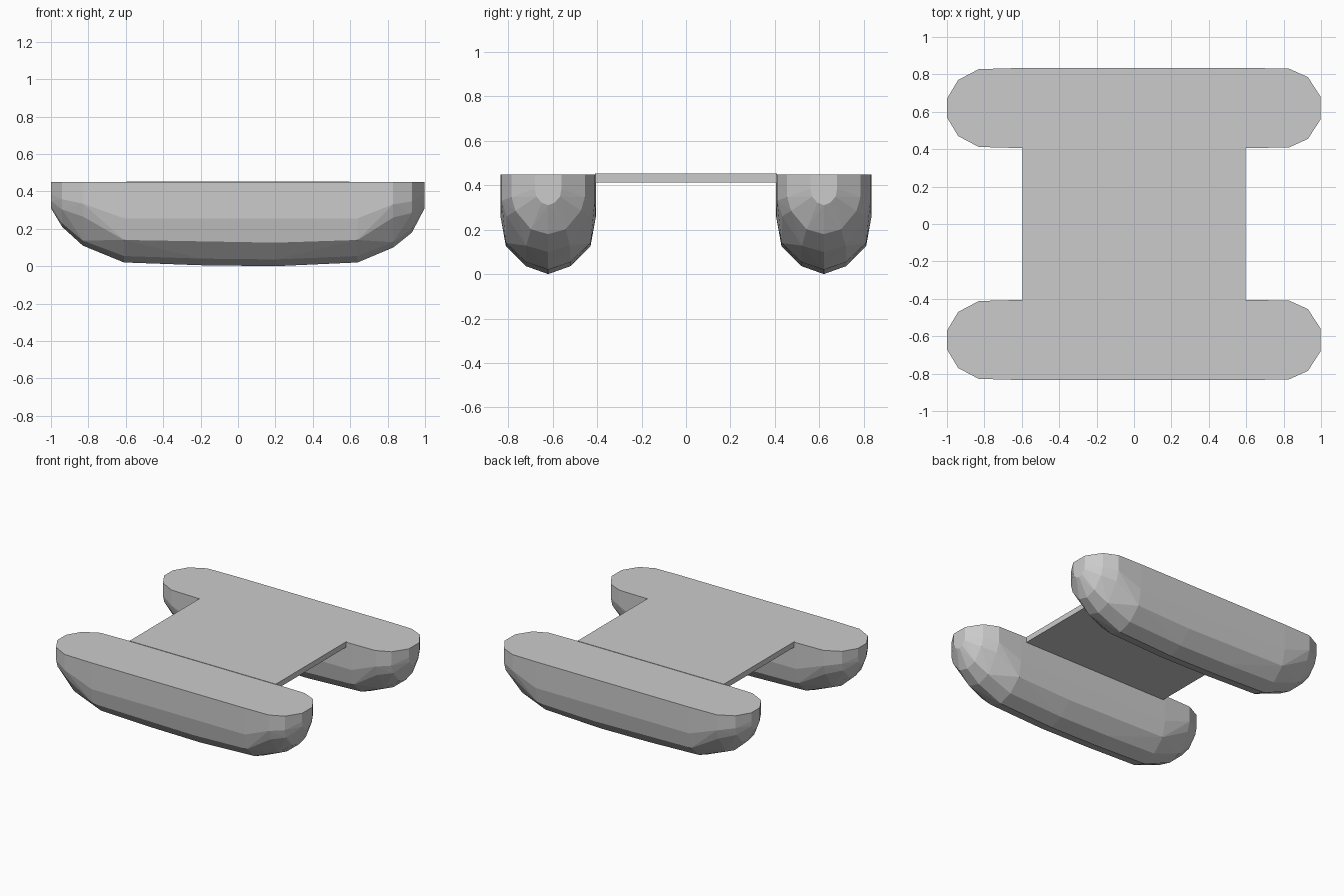
import bpy, bmesh
from mathutils import Vector
from math import radians

if "Cube" in bpy.data.objects:
    bpy.data.objects.remove(bpy.data.objects["Cube"])

TOP = 0.449

# Float stations along x: position, half width, keel height, side fullness
STATIONS = [(-1.0, 0.05, 0.31, 1.0), (-0.94, 0.15, 0.21, 0.85),
            (-0.83, 0.208, 0.11, 0.75), (-0.61, 0.214, 0.02, 1.0),
            (-0.2, 0.214, 0.005, 1.0), (0.2, 0.214, 0.0, 1.0),
            (0.64, 0.214, 0.02, 1.0), (0.83, 0.21, 0.1, 0.75),
            (0.93, 0.165, 0.18, 0.85), (0.998, 0.06, 0.31, 1.0)]

# Rounded V section: fraction of half width, fraction of depth
SECTION = [(1.0, 0.0), (1.0, 0.45), (0.89, 0.72), (0.47, 0.92), (0.0, 1.0)]


def make_object(name, bm):
    bmesh.ops.recalc_face_normals(bm, faces=bm.faces)
    mesh = bpy.data.meshes.new(name)
    bm.to_mesh(mesh)
    bm.free()
    obj = bpy.data.objects.new(name, mesh)
    bpy.context.collection.objects.link(obj)
    return obj


def float_mesh():
    bm = bmesh.new()
    for x, w, keel, full in STATIONS:
        for fy, fz in SECTION:
            drop = fz * full if fz < 0.9 else fz
            z = TOP - (TOP - keel) * drop
            for side in ((-1, 1) if fy else (1,)):
                bm.verts.new((x, side * w * fy, z))
    # Faceted convex skin around the stations
    res = bmesh.ops.convex_hull(bm, input=bm.verts[:])
    loose = [v for v in bm.verts if not v.link_faces]
    bmesh.ops.delete(bm, geom=loose, context='VERTS')
    # Merge the flat top into one face
    bmesh.ops.dissolve_limit(bm, angle_limit=radians(1), verts=bm.verts[:],
                             edges=bm.edges[:])
    return bm


# Two matching floats
for name, y in (("front_float", -0.62), ("back_float", 0.62)):
    make_object(name, float_mesh()).location = (0, y, 0)

# Thin deck joining them
bm = bmesh.new()
bmesh.ops.create_cube(bm, size=1)
bmesh.ops.scale(bm, vec=Vector((1.19, 0.82, 0.04)), verts=bm.verts)
bmesh.ops.translate(bm, vec=Vector((0, 0, 0.432)), verts=bm.verts)
make_object("deck", bm)
